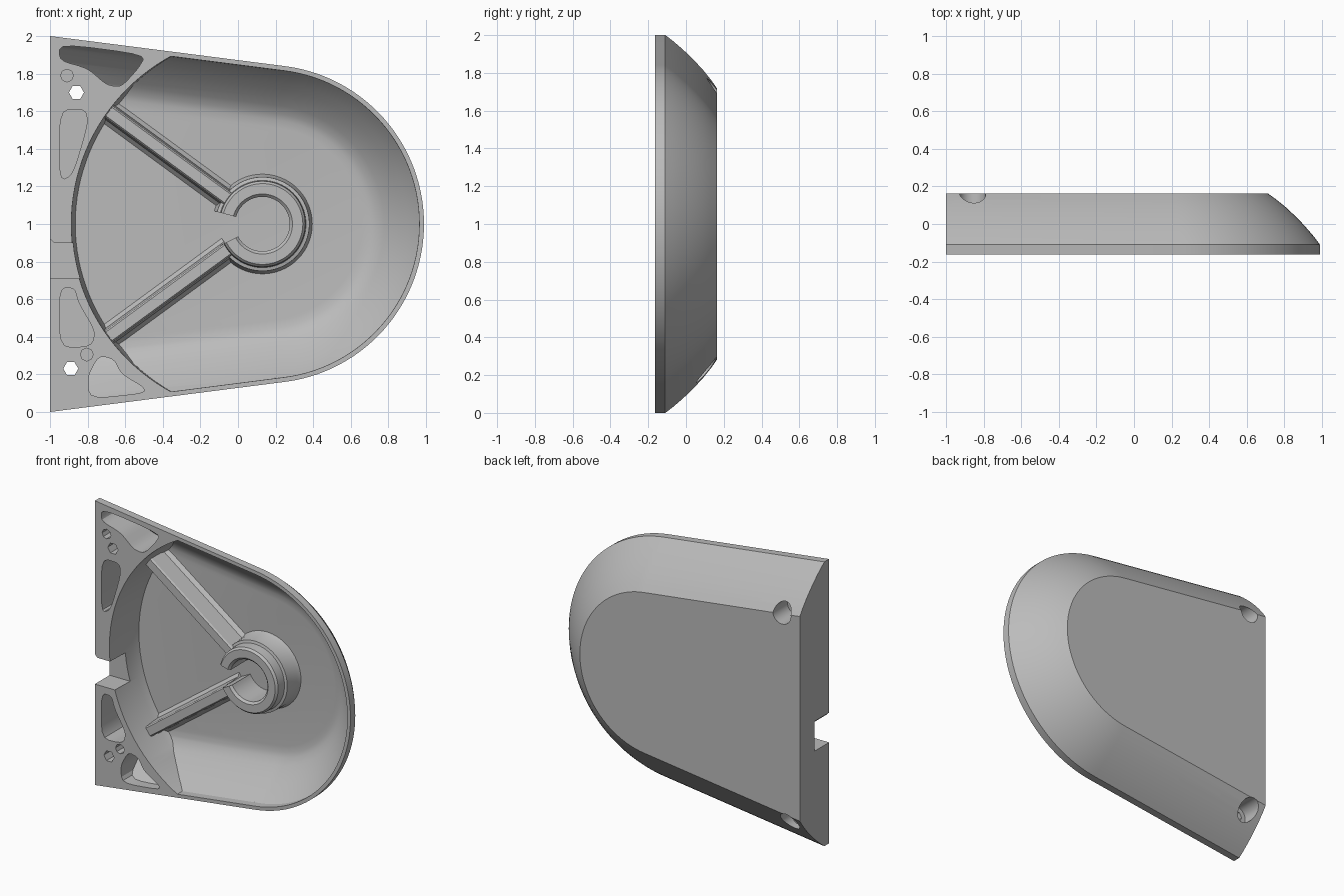
import bpy, bmesh
from math import sin, cos, pi, radians, atan

cube = bpy.data.objects.get("Cube")
if cube:
    bpy.data.objects.remove(cube, do_unlink=True)

CX, CZ, R = 0.143, 1.0, 0.847        # centre and radius of the rounded end
TAPER = atan(0.128)                  # slope of the long sides
HUB = 0.13                           # x of the hub centre
FRONT, BACK = -0.163, 0.163

grey = bpy.data.materials.new("plain grey")
grey.use_nodes = True
grey.diffuse_color = (0.5, 0.5, 0.5, 1)
grey.node_tree.nodes["Principled BSDF"].inputs["Base Color"].default_value = (0.5, 0.5, 0.5, 1)


def loft(name, rings):
    """Closed solid through rings of (x, y, z) points, capped at both ends."""
    bm = bmesh.new()
    loops = [[bm.verts.new(p) for p in ring] for ring in rings]
    for a, b in zip(loops, loops[1:]):
        for i in range(len(a)):
            j = (i + 1) % len(a)
            bm.faces.new((a[i], a[j], b[j], b[i]))
    bm.faces.new(loops[0])
    bm.faces.new(loops[-1])
    bmesh.ops.recalc_face_normals(bm, faces=bm.faces)
    mesh = bpy.data.meshes.new(name)
    bm.to_mesh(mesh)
    bm.free()
    mesh.materials.append(grey)
    obj = bpy.data.objects.new(name, mesh)
    bpy.context.collection.objects.link(obj)
    return obj


def prism(name, points, y0, y1):
    return loft(name, [[(x, y, z) for x, z in points] for y in (y0, y1)])


def circle(x, z, r, n):
    return [(x + r * cos(2 * pi * i / n), z + r * sin(2 * pi * i / n)) for i in range(n)]


def combine(obj, other, operation, keep=False):
    """Apply a boolean at once and drop the helper."""
    mod = obj.modifiers.new("bool", "BOOLEAN")
    mod.operation, mod.solver, mod.object = operation, "EXACT", other
    graph = bpy.context.evaluated_depsgraph_get()
    mesh = bpy.data.meshes.new_from_object(obj.evaluated_get(graph))
    obj.modifiers.clear()
    obj.data = mesh
    if not keep:
        bpy.data.objects.remove(other, do_unlink=True)


def outline(inset, left, y, n=56):
    """Tapered plate with a round end, offset inwards by inset."""
    r = R - inset
    pts = []
    for i in range(n + 1):
        t = (pi / 2 - TAPER) * (1 - 2 * i / n)
        pts.append((CX + r * cos(t), y, CZ + r * sin(t)))
    h = (r - (left - CX) * sin(TAPER)) / cos(TAPER)
    return pts + [(left, y, CZ - h), (left, y, CZ + h)]


def smooth_corners(points, steps=3, amount=0.35):
    """Round each corner of a polygon with a short curve."""
    out = []
    n = len(points)
    for i, p in enumerate(points):
        ends = [[p[k] + (q[k] - p[k]) * amount for k in (0, 1)]
                for q in (points[i - 1], points[(i + 1) % n])]
        for s in range(steps + 1):
            t = s / steps
            out.append([(1 - t) ** 2 * ends[0][k] + 2 * t * (1 - t) * p[k] + t * t * ends[1][k]
                        for k in (0, 1)])
    return out


# Shell with its domed back edge
outer = [(FRONT, 0), (-0.11, 0), (-0.07, 0.03), (-0.03, 0.064), (0.01, 0.1),
         (0.05, 0.14), (0.09, 0.183), (0.13, 0.232), (BACK, 0.278)]
shell = loft("shell", [outline(i, -1, y) for y, i in outer])

# Inner hollow, shared by the main cavity and the corner pockets
inner = [(-0.2, 0.024), (-0.11, 0.026), (-0.07, 0.055), (-0.03, 0.09), (0.01, 0.126),
         (0.05, 0.167), (0.09, 0.213), (0.12, 0.256), (0.131, 0.29), (0.135, 0.33)]
hollow = loft("hollow", [outline(i, -1.1, y) for y, i in inner])

pockets = [
    [(-0.95, 1.96), (-0.49, 1.9), (-0.53, 1.83), (-0.62, 1.73), (-0.7, 1.74), (-0.8, 1.83), (-0.95, 1.87)],
    [(-0.95, 1.61), (-0.81, 1.61), (-0.8, 1.53), (-0.88, 1.26), (-0.95, 1.23)],
    [(-0.95, 0.66), (-0.87, 0.66), (-0.85, 0.58), (-0.76, 0.43), (-0.78, 0.35), (-0.95, 0.34)],
    [(-0.74, 0.3), (-0.66, 0.28), (-0.62, 0.2), (-0.5, 0.13), (-0.5, 0.1), (-0.79, 0.07), (-0.8, 0.19)],
]
cutters = [prism("pocket", smooth_corners(p), -0.25, 0.2) for p in pockets]
cutters.append(loft("cavity", [[(x, y, z) for x, z in circle(HUB, CZ, r, 128)]
                               for y, r in ((-0.25, 1.02), (0.08, 1.01), (0.2, 0.98))]))
for c in cutters:
    combine(c, hollow, "INTERSECT", keep=True)
    combine(shell, c, "DIFFERENCE")
bpy.data.objects.remove(hollow, do_unlink=True)

# Cable notch in the flat side
combine(shell, prism("notch", [(-1.1, 0.71), (-0.83, 0.71), (-0.83, 0.9), (-0.98, 0.9),
                               (-1, 0.92), (-1.1, 0.92)], -0.25, 0.0), "DIFFERENCE")

# Screw holes with recesses on the back, and blind pin holes
for x, z in ((-0.86, 1.7), (-0.89, 0.23)):
    combine(shell, prism("screw_hole", circle(x, z, 0.04, 6), -0.3, 0.3), "DIFFERENCE")
    combine(shell, prism("recess", circle(x, z, 0.07, 32), 0.0, 0.3), "DIFFERENCE")
for x, z in ((-0.91, 1.79), (-0.805, 0.305)):
    combine(shell, prism("pin_hole", circle(x, z, 0.034, 8), -0.3, -0.06), "DIFFERENCE")

# Open hub ring
profile = [(0.145, 0.145), (0.145, -0.065), (0.16, -0.08), (0.215, -0.08), (0.228, -0.065),
           (0.232, 0.0), (0.25, 0.005), (0.254, 0.11), (0.27, 0.145)]
start, end = radians(207 - 360), radians(165)
hub = loft("hub_ring", [[(HUB + r * cos(t), y, CZ + r * sin(t)) for r, y in profile]
                        for t in (start + (end - start) * i / 56 for i in range(57))])

# Two ribs from the hub to the wall, with flared feet
section = [(-0.075, 0.145), (-0.045, 0.11), (-0.036, -0.01), (-0.028, -0.02),
           (0.028, -0.02), (0.036, -0.01), (0.045, 0.11), (0.075, 0.145)]
ribs = []
for side, name in ((1, "upper_rib"), (-1, "lower_rib")):
    a = radians(143.8) * side
    ribs.append(loft(name, [[(HUB + d * cos(a) - w * sin(a), y, CZ + d * sin(a) + w * cos(a))
                             for w, y in section] for d in (0.22, 1.03)]))

# Smooth shading with sharp edges kept
bpy.ops.object.select_all(action="DESELECT")
for obj in [shell, hub] + ribs:
    obj.select_set(True)
bpy.context.view_layer.objects.active = shell
bpy.ops.object.shade_smooth_by_angle(angle=radians(25))
